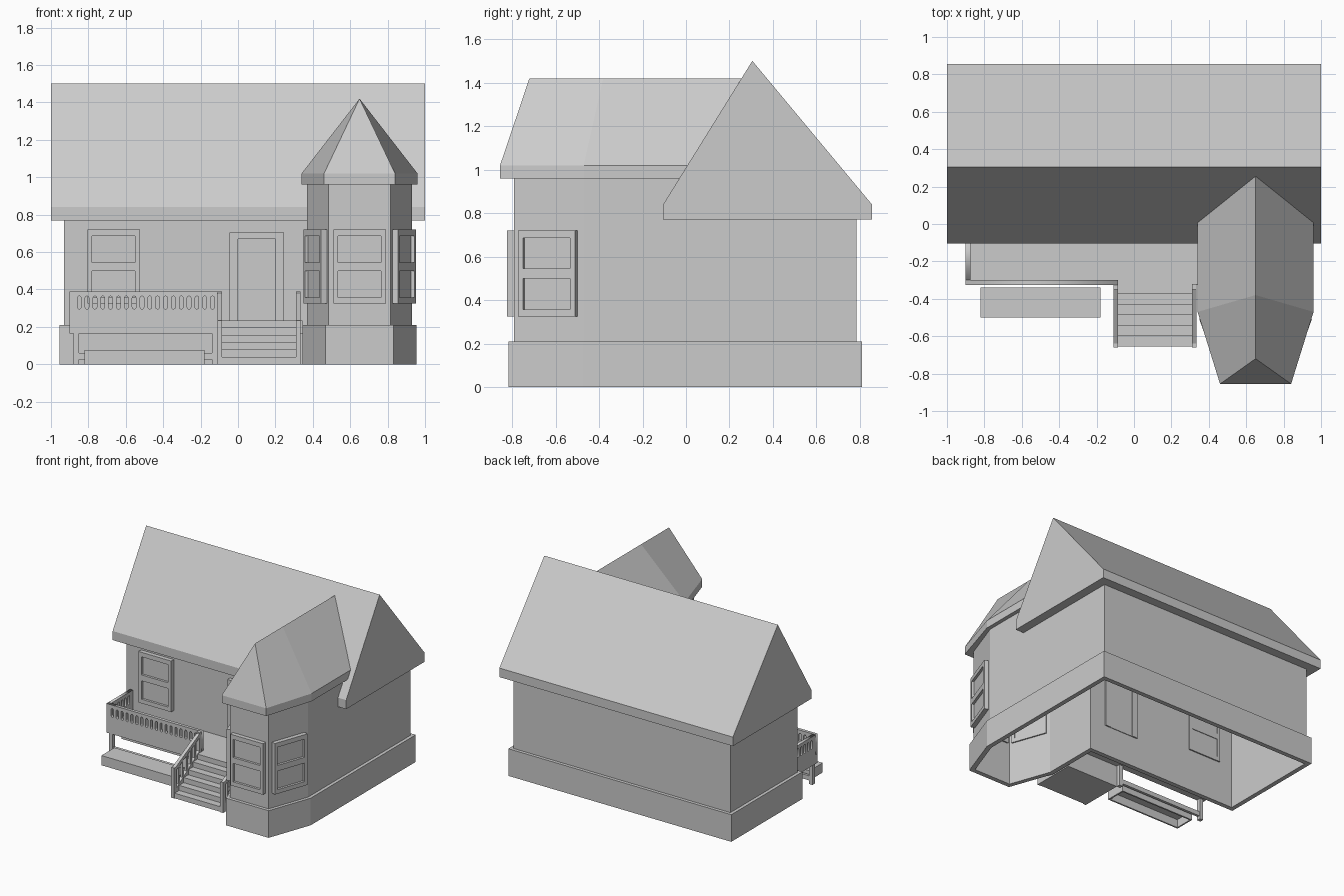
import bpy, bmesh, math
from mathutils import Matrix, Vector

cube = bpy.data.objects.get("Cube")
if cube:
    bpy.data.objects.remove(cube, do_unlink=True)

GREY = (0.6, 0.6, 0.6, 1)
mat = bpy.data.materials.new("plain grey")
mat.use_nodes = True
mat.diffuse_color = GREY
mat.node_tree.nodes["Principled BSDF"].inputs["Base Color"].default_value = GREY


def finish(name, bm, recalc=True):
    if recalc:
        bmesh.ops.recalc_face_normals(bm, faces=bm.faces[:])
    me = bpy.data.meshes.new(name)
    bm.to_mesh(me)
    bm.free()
    me.materials.append(mat)
    ob = bpy.data.objects.new(name, me)
    bpy.context.scene.collection.objects.link(ob)
    return ob


def add_box(bm, x, y, z, m=Matrix()):
    """Box from three (low, high) ranges."""
    lo, hi = Vector((x[0], y[0], z[0])), Vector((x[1], y[1], z[1]))
    t = Matrix.Translation((lo + hi) / 2) @ Matrix.Diagonal((*(hi - lo), 1))
    bmesh.ops.create_cube(bm, size=1, matrix=m @ t)


def boxes(name, *ranges, m=Matrix()):
    bm = bmesh.new()
    for r in ranges:
        add_box(bm, *r, m)
    return finish(name, bm)


def add_prism(bm, profile, x0, x1):
    """Extrude a (y, z) profile along x."""
    face = bm.faces.new([bm.verts.new((x0, y, z)) for y, z in profile])
    out = bmesh.ops.extrude_face_region(bm, geom=[face])["geom"]
    bm.faces.new([v for v in reversed(face.verts)]) if not face.is_valid else None
    bmesh.ops.translate(bm, vec=(x1 - x0, 0, 0),
                        verts=[g for g in out if isinstance(g, bmesh.types.BMVert)])


def shell(name, outline, z0, z1, thick, side, closed=True):
    """Open-topped wall following an outline."""
    bm = bmesh.new()
    low = [bm.verts.new((x, y, z0)) for x, y in outline]
    top = [bm.verts.new((x, y, z1)) for x, y in outline]
    n = len(outline)
    for i in range(n if closed else n - 1):
        j = (i + 1) % n
        bm.faces.new((low[i], low[j], top[j], top[i]))
    ob = finish(name, bm, recalc=False)
    mod = ob.modifiers.new("thickness", "SOLIDIFY")
    mod.thickness, mod.offset, mod.use_even_offset = thick, side, True
    return ob


# Walls and foundation
FRONT, BACK, SIDE = -0.035, 0.785, 0.93
bay = [(0.37, FRONT), (0.37, -0.47), (0.485, -0.79),
       (0.815, -0.79), (SIDE, -0.47), (SIDE, FRONT)]
plan = [(-SIDE, FRONT)] + bay[:-1] + [(SIDE, BACK), (-SIDE, BACK)]
shell("house_walls", plan, 0, 0.8, 0.01, -1)
shell("bay_walls", bay, 0.77, 0.98, 0.01, -1, closed=False)
shell("foundation", plan, 0, 0.21, 0.025, 1)

# Main gable roof
bm = bmesh.new()
add_prism(bm, [(-0.105, 0.77), (-0.105, 0.84), (0.305, 1.5), (0.855, 0.84), (0.855, 0.77)], -1, 1)
finish("main_roof", bm)

# Bay roof: ridge with a faceted front
bm = bmesh.new()
CX, HALF = 0.65, 0.31
eave = [(-0.19, -0.855), (0.19, -0.855), (HALF, -0.47), (HALF, 0.01), (-HALF, 0.01), (-HALF, -0.47)]
low = [bm.verts.new((CX + x, y, 0.96)) for x, y in eave]
top = [bm.verts.new((CX + x, y, 1.02)) for x, y in eave]
tip, fold, end = [bm.verts.new((CX, y, 1.42)) for y in (-0.72, -0.38, 0.255)]
bm.faces.new(low[::-1])
for i in range(6):
    j = (i + 1) % 6
    bm.faces.new((low[i], low[j], top[j], top[i]))
a, b, c, d, e, f = top
for face in ((a, b, tip), (b, c, fold, tip), (c, d, end, fold),
             (d, e, end), (e, f, fold, end), (f, a, tip, fold)):
    bm.faces.new(face)
finish("bay_roof", bm)


# Windows: frame bars around two recessed panes
def window(name, x, y, angle=0.0):
    m = Matrix.Translation((x, y, 0)) @ Matrix.Rotation(angle, 4, "Z")
    w, deep = 0.14, (-0.033, 0.02)
    boxes(name + "_frame",
          ((-w, -w + 0.025), deep, (0.325, 0.72)),
          ((w - 0.025, w), deep, (0.325, 0.72)),
          *[((-w + 0.025, w - 0.025), deep, z)
            for z in ((0.325, 0.357), (0.5, 0.545), (0.685, 0.72))], m=m)
    boxes(name + "_panes", ((-w + 0.02, w - 0.02), (-0.015, 0.015), (0.34, 0.7)), m=m)


slant = math.atan2(0.32, 0.115)
window("right_front_window", -0.665, FRONT)
window("bay_front_window", CX, -0.79)
window("bay_left_window", 0.8725, -0.63, slant)
window("bay_right_window", 0.4275, -0.63, -slant)

# Door
boxes("door_frame",
      ((-0.045, 0), (-0.065, -0.015), (0.235, 0.705)),
      ((0.2, 0.245), (-0.065, -0.015), (0.235, 0.705)),
      ((0, 0.2), (-0.065, -0.015), (0.67, 0.705)))
boxes("door_panel", ((0, 0.2), (-0.05, -0.02), (0.235, 0.67)))

# Porch deck, supports and low planter
boxes("porch_deck", ((-0.9, 0.345), (-0.325, FRONT), (0.165, 0.235)))
boxes("deck_posts", *[((x, x + 0.03), (-0.32, -0.29), (0, 0.165)) for x in (-0.88, -0.14)])
boxes("deck_brace", ((-0.85, -0.14), (-0.315, -0.295), (0.025, 0.06)))
boxes("planter", ((-0.82, -0.18), (-0.5, -0.34), (0.063, 0.075)),
      ((-0.82, -0.18), (-0.5, -0.488), (0, 0.063)),
      ((-0.82, -0.18), (-0.352, -0.34), (0, 0.063)),
      ((-0.82, -0.808), (-0.488, -0.352), (0, 0.063)),
      ((-0.192, -0.18), (-0.488, -0.352), (0, 0.063)))


# Porch railing: flat panel with rounded slots
def slotted_rail(name, length, slots, m):
    cu = bpy.data.curves.new(name + "_outline", "CURVE")
    cu.dimensions, cu.fill_mode, cu.extrude = "2D", "BOTH", 0.0125

    def loop(pts):
        s = cu.splines.new("POLY")
        s.points.add(len(pts) - 1)
        for p, (x, y) in zip(s.points, pts):
            p.co = (x, y, 0, 1)
        s.use_cyclic_u = True

    loop([(0, 0.235), (length, 0.235), (length, 0.39), (0, 0.39)])
    pitch, r = (length - 0.06) / slots, 0.01
    for i in range(slots):
        x = 0.03 + pitch * (i + 0.5)
        arc = [math.pi * k / 4 for k in range(5)]
        loop([(x + r * math.cos(t), 0.355 + r * math.sin(t)) for t in arc] +
             [(x - r * math.cos(t), 0.305 - r * math.sin(t)) for t in arc])
    tmp = bpy.data.objects.new(name + "_outline", cu)
    bpy.context.scene.collection.objects.link(tmp)
    dg = bpy.context.evaluated_depsgraph_get()
    me = bpy.data.meshes.new_from_object(tmp.evaluated_get(dg))
    bpy.data.objects.remove(tmp, do_unlink=True)
    me.name = name
    me.transform(m @ Matrix.Rotation(math.pi / 2, 4, "X"))
    me.materials.clear()
    me.materials.append(mat)
    bpy.context.scene.collection.objects.link(bpy.data.objects.new(name, me))


slotted_rail("porch_front_rail", 0.815, 18, Matrix.Translation((-0.9, -0.3125, 0)))
slotted_rail("porch_side_rail", 0.265, 5,
             Matrix.Translation((-0.8875, -0.3, 0)) @ Matrix.Rotation(math.pi / 2, 4, "Z"))

# Front steps
STEPS, RUN, RISE = 6, 0.056, 0.235 / 6
profile = [(-0.32, 0)]
for i in range(STEPS):
    y = -0.655 + i * RUN
    profile[1:1] = [(y + RUN, (i + 1) * RISE), (y, (i + 1) * RISE), (y, i * RISE)][::1] if i == 0 else \
        [(y + RUN, (i + 1) * RISE), (y, (i + 1) * RISE)]
bm = bmesh.new()
add_prism(bm, profile, -0.09, 0.315)
finish("front_steps", bm)

# Sloped stair railings
for side, x in (("right", -0.11), ("left", 0.31)):
    x1 = x + 0.025
    bm = bmesh.new()
    add_prism(bm, [(-0.65, 0), (-0.65, 0.06), (-0.33, 0.26), (-0.33, 0)], x, x1)
    add_prism(bm, [(-0.64, 0.205), (-0.64, 0.235), (-0.33, 0.39), (-0.33, 0.36)], x, x1)
    add_box(bm, (x, x1), (-0.66, -0.63), (0, 0.235))
    add_box(bm, (x, x1), (-0.35, -0.32), (0, 0.39))
    for i in range(1, 6):
        y = -0.645 + i * 0.05
        mid = 0.235 + (y + 0.64) * 0.5
        add_box(bm, (x + 0.004, x1 - 0.004), (y - 0.008, y + 0.008), (0.05 + (y + 0.64) * 0.62, mid - 0.01))
    finish(side + "_stair_rail", bm)
